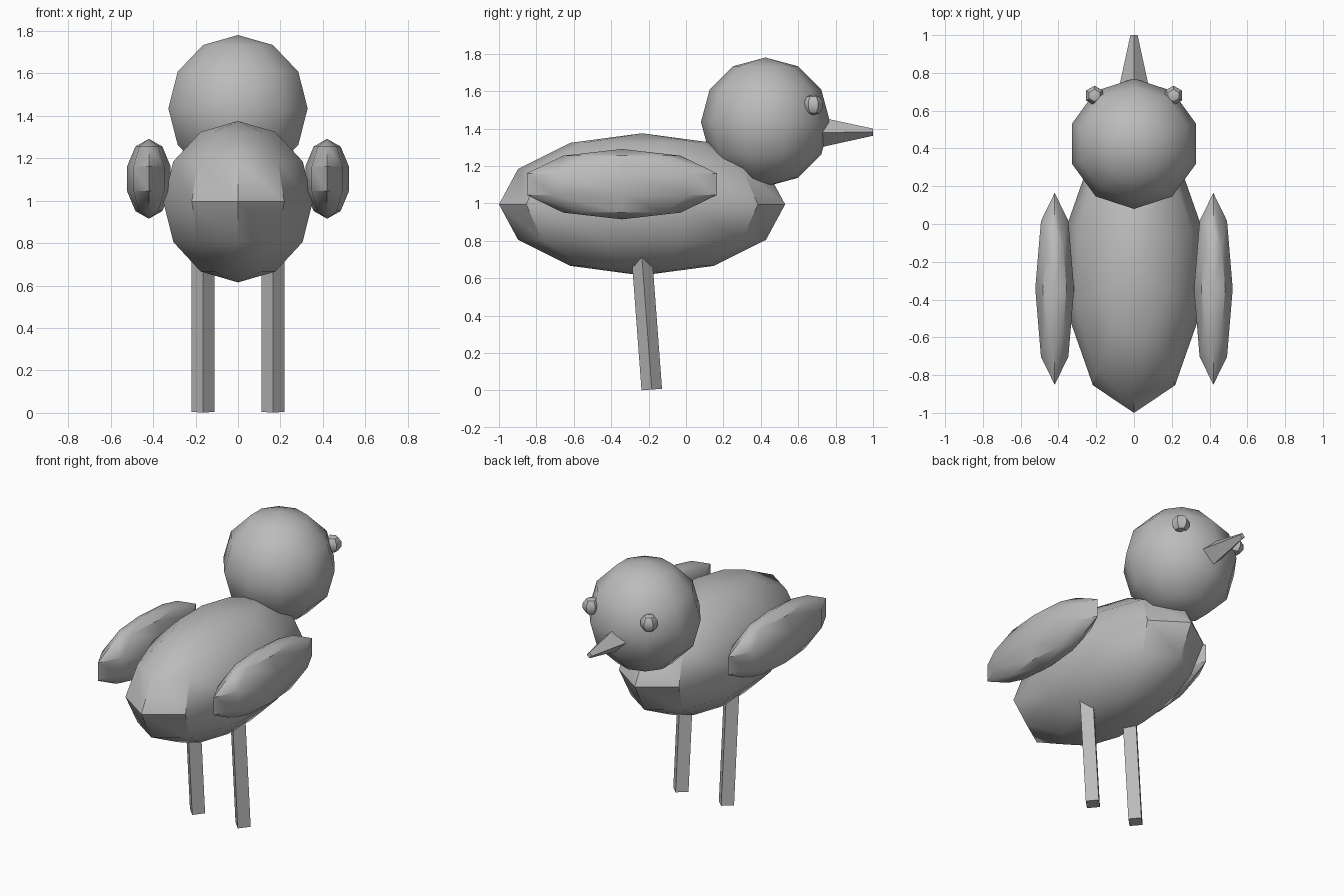
import bpy, bmesh
from math import radians
from mathutils import Matrix, Vector

cube = bpy.data.objects.get("Cube")
if cube:
    bpy.data.objects.remove(cube)

# One plain grey for the whole bird
GREY = (0.5, 0.5, 0.5, 1.0)
grey = bpy.data.materials.new("plain_grey")
grey.use_nodes = True
grey.diffuse_color = GREY
for node in grey.node_tree.nodes:
    if node.type == 'BSDF_PRINCIPLED':
        node.inputs["Base Color"].default_value = GREY


def finish(bm, name, location):
    """Smooth the soft edges, keep the hard ones, and add the object."""
    bm.normal_update()
    for face in bm.faces:
        face.smooth = True
    for edge in bm.edges:
        edge.smooth = edge.calc_face_angle(0) < radians(35)
    mesh = bpy.data.meshes.new(name)
    bm.to_mesh(mesh)
    bm.free()
    mesh.materials.append(grey)
    obj = bpy.data.objects.new(name, mesh)
    obj.location = location
    bpy.context.collection.objects.link(obj)


def ball(name, location, radii, segments, rings):
    bm = bmesh.new()
    bmesh.ops.create_uvsphere(bm, u_segments=segments, v_segments=rings, radius=1)
    bmesh.ops.scale(bm, vec=radii, verts=bm.verts)
    finish(bm, name, location)


def rod(name, start, end, r_start, r_end):
    """Four-sided rod with square ends cut across its axis."""
    start, end = Vector(start), Vector(end)
    axis = end - start
    # Turn about x only, so that the corners stay on the main axes
    turn = Matrix.Rotation(Vector((axis.y, axis.z)).angle_signed(Vector((0, 1))), 4, 'X')
    if (turn @ Vector((0, 0, 1))).dot(axis.normalized()) < 0.999:
        turn.transpose()
    bm = bmesh.new()
    bmesh.ops.create_cone(bm, cap_ends=True, segments=4, radius1=r_start,
                          radius2=r_end, depth=axis.length)
    bmesh.ops.transform(bm, matrix=turn, verts=bm.verts)
    finish(bm, name, (start + end) / 2)


# Body, head and beak
ball("body", (0, -0.235, 0.995), (0.37, 0.765, 0.38), 10, 6)
ball("head", (0, 0.425, 1.435), (0.345, 0.345, 0.345), 10, 6)
rod("beak", (0, 0.66, 1.38), (0, 1.0, 1.381), 0.093, 0.019)

# Paired parts
for side, s in (("left", 1), ("right", -1)):
    ball(side + "_wing", (s * 0.42, -0.343, 1.103), (0.108, 0.508 / 0.951, 0.188), 8, 5)
    ball(side + "_eye", (s * 0.209, 0.68, 1.527), (0.055, 0.055, 0.055), 6, 5)
    rod(side + "_leg", (s * 0.165, -0.183, 0.005), (s * 0.165, -0.238, 0.74), 0.055, 0.055)
